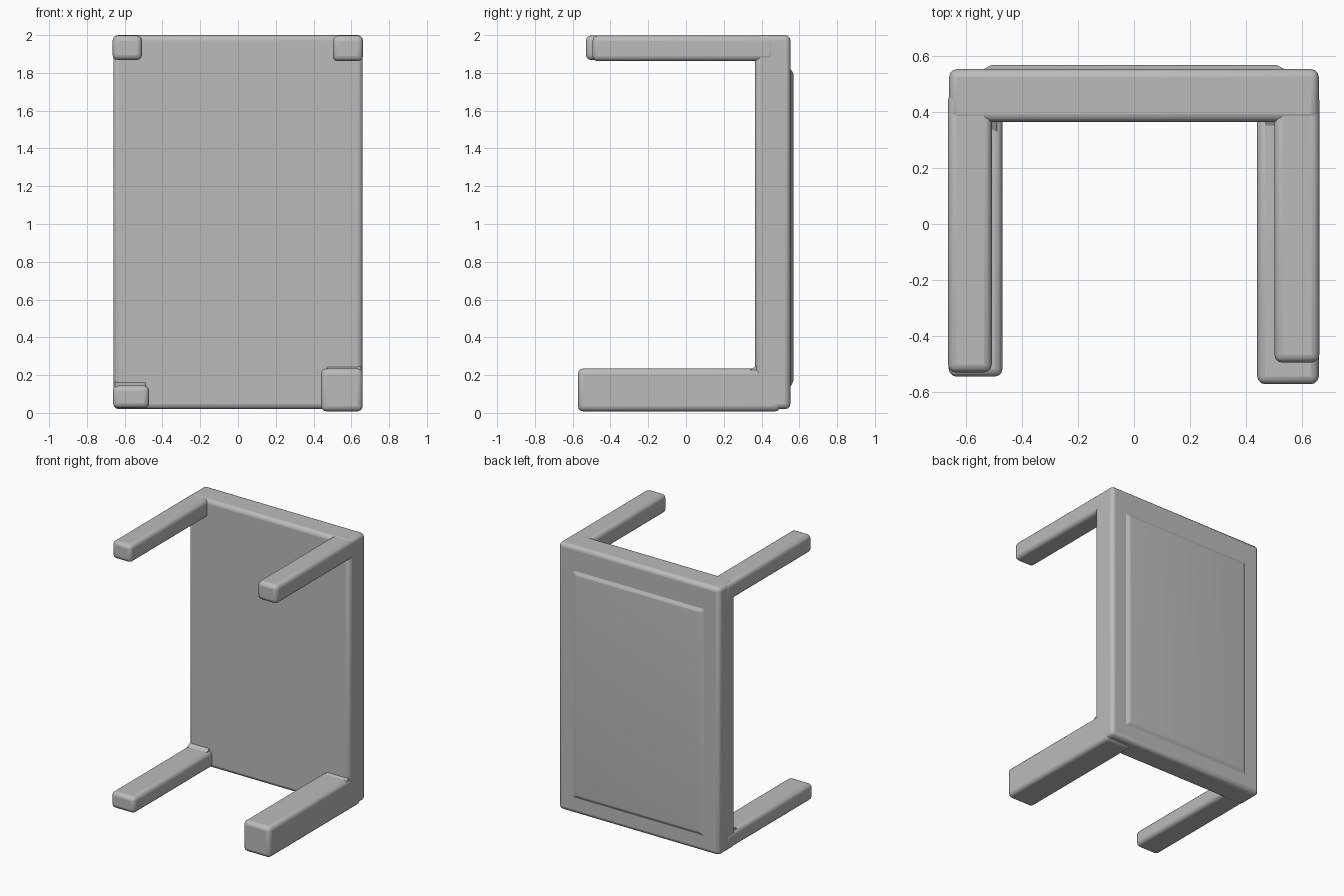
import bpy, bmesh
from mathutils import Vector

old = bpy.data.objects.get("Cube")
if old:
    bpy.data.objects.remove(old, do_unlink=True)

# Single plain grey
grey = bpy.data.materials.new("plain grey")
grey.use_nodes = True
colour = (0.5, 0.5, 0.5, 1)
grey.diffuse_color = colour
grey.node_tree.nodes["Principled BSDF"].inputs["Base Color"].default_value = colour


def rounded_box(name, low, high, radius, edit=None):
    """Box between two corners, optionally reshaped, with rounded edges."""
    low, high = Vector(low), Vector(high)
    mesh = bpy.data.meshes.new(name)
    bm = bmesh.new()
    bmesh.ops.create_cube(bm, size=1)
    for v in bm.verts:
        v.co = Vector([(low[i] + high[i]) / 2 + v.co[i] * (high[i] - low[i]) for i in range(3)])
    if edit:
        edit(bm)
    bm.to_mesh(mesh)
    bm.free()
    mesh.materials.append(grey)
    obj = bpy.data.objects.new(name, mesh)
    bpy.context.collection.objects.link(obj)
    if radius:
        bevel = obj.modifiers.new("rounded edges", 'BEVEL')
        bevel.width = radius
        bevel.segments = 3
        bevel.limit_method = 'NONE'
    bpy.ops.object.select_all(action='DESELECT')
    obj.select_set(True)
    bpy.context.view_layer.objects.active = obj
    bpy.ops.object.shade_smooth_by_angle(angle=0.7)
    return obj


# Thick upright slab
rounded_box("table_top", (-0.66, 0.365, 0.02), (0.66, 0.553, 2.0), 0.028)


# Low raised panel on the back, narrowing outwards
def taper(bm):
    for v in bm.verts:
        if v.co.y > 0.56:
            v.co.x *= 0.91
            v.co.z = 1.0 + (v.co.z - 1.0) * 0.95


rounded_box("raised_panel", (-0.56, 0.54, 0.12), (0.56, 0.568, 1.84), 0.006, taper)

# Four legs of differing thickness and length
legs = {
    "upper_right_leg": ((-0.664, -0.53, 1.868), (-0.508, 0.47, 1.998)),
    "upper_left_leg": ((0.502, -0.495, 1.862), (0.662, 0.47, 1.998)),
    "lower_right_leg": ((-0.662, -0.545, 0.025), (-0.47, 0.47, 0.145)),
    "lower_left_leg": ((0.44, -0.572, 0.008), (0.66, 0.50, 0.235)),
}
for name, (low, high) in legs.items():
    rounded_box(name, low, high, 0.028)


# Sloping fillets where the lower legs meet the slab
def slope(bm):
    top = max(v.co.z for v in bm.verts)
    front = min(v.co.y for v in bm.verts)
    for v in bm.verts:
        if v.co.z == top and v.co.y == front:
            v.co.z -= 0.055


rounded_box("lower_left_fillet", (0.47, 0.31, 0.21), (0.65, 0.40, 0.265), 0, slope)
rounded_box("lower_right_fillet", (-0.65, 0.30, 0.12), (-0.49, 0.40, 0.18), 0, slope)
